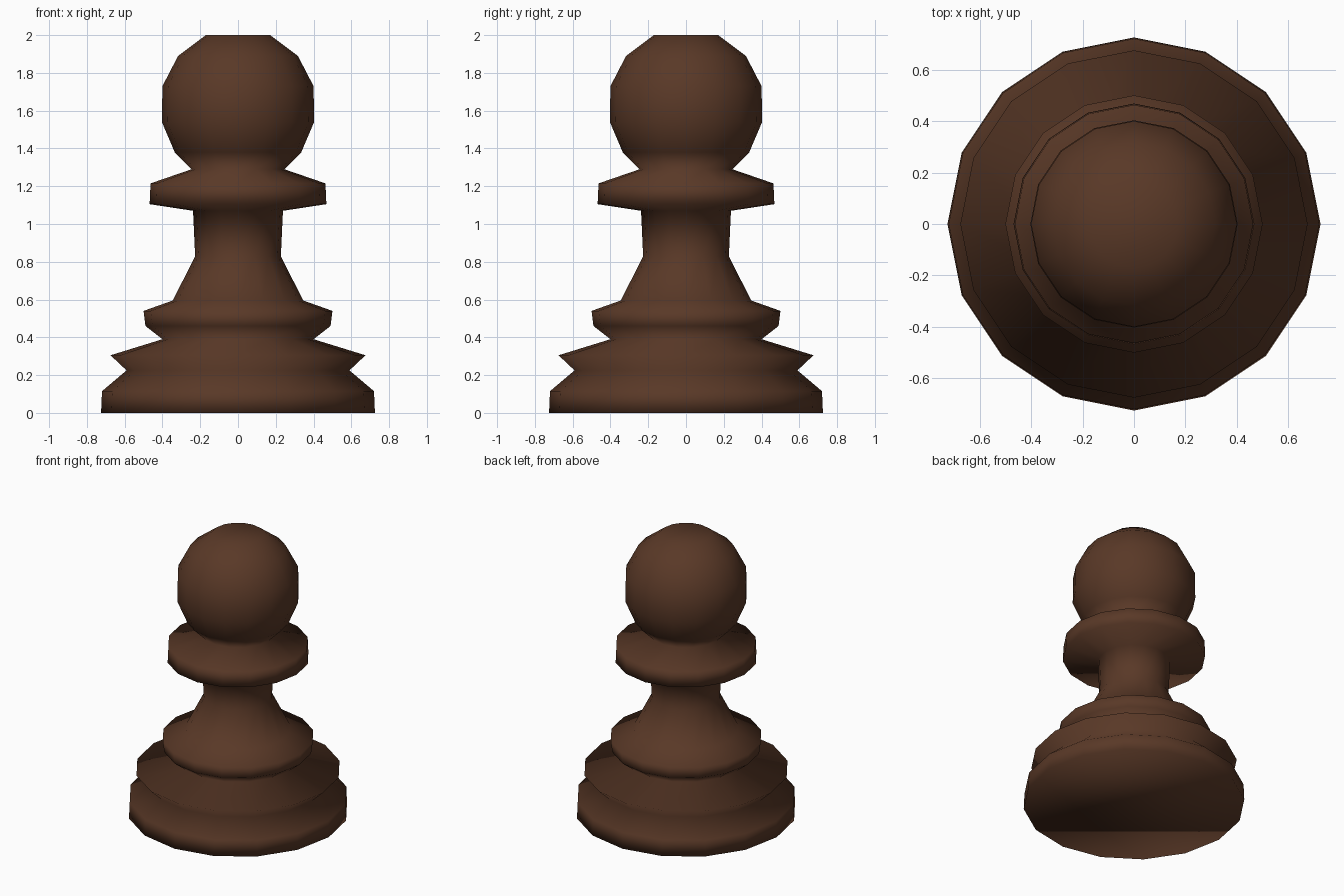
import bpy, bmesh, math

if "Cube" in bpy.data.objects:
    bpy.data.objects.remove(bpy.data.objects["Cube"])

SIDES = 16

# Lathe profile (radius, height) from the foot to the flat crown
PROFILE = [
    (0.725, 0.0), (0.72, 0.115), (0.59, 0.225), (0.675, 0.305),   # stepped base
    (0.40, 0.39), (0.49, 0.46), (0.50, 0.54), (0.345, 0.595),     # lower ring
    (0.227, 0.83), (0.238, 1.07),                                 # stem
    (0.468, 1.105), (0.463, 1.215), (0.245, 1.29),                # collar
    (0.335, 1.38), (0.403, 1.54), (0.40, 1.73), (0.317, 1.89), (0.17, 2.0),  # head
]

wood = bpy.data.materials.new("dark brown wood")
wood.diffuse_color = (0.1, 0.04, 0.02, 1)
wood.use_nodes = True
wood.node_tree.nodes["Principled BSDF"].inputs["Base Color"].default_value = wood.diffuse_color


def lathe(name, profile, material):
    bm = bmesh.new()
    rings = [[bm.verts.new((r * math.cos(2 * math.pi * i / SIDES),
                            r * math.sin(2 * math.pi * i / SIDES), z))
              for i in range(SIDES)] for r, z in profile]
    for a, b in zip(rings, rings[1:]):
        for i in range(SIDES):
            j = (i + 1) % SIDES
            bm.faces.new((a[i], a[j], b[j], b[i]))
    # Foot and crown caps
    bm.faces.new(rings[0][::-1])
    bm.faces.new(rings[-1])
    for f in bm.faces:
        f.smooth = True
    mesh = bpy.data.meshes.new(name)
    bm.to_mesh(mesh)
    bm.free()
    mesh.materials.append(material)
    obj = bpy.data.objects.new(name, mesh)
    bpy.context.collection.objects.link(obj)
    return obj


# Whole turned piece, one continuous smooth surface
lathe("pawn_body", PROFILE, wood)
